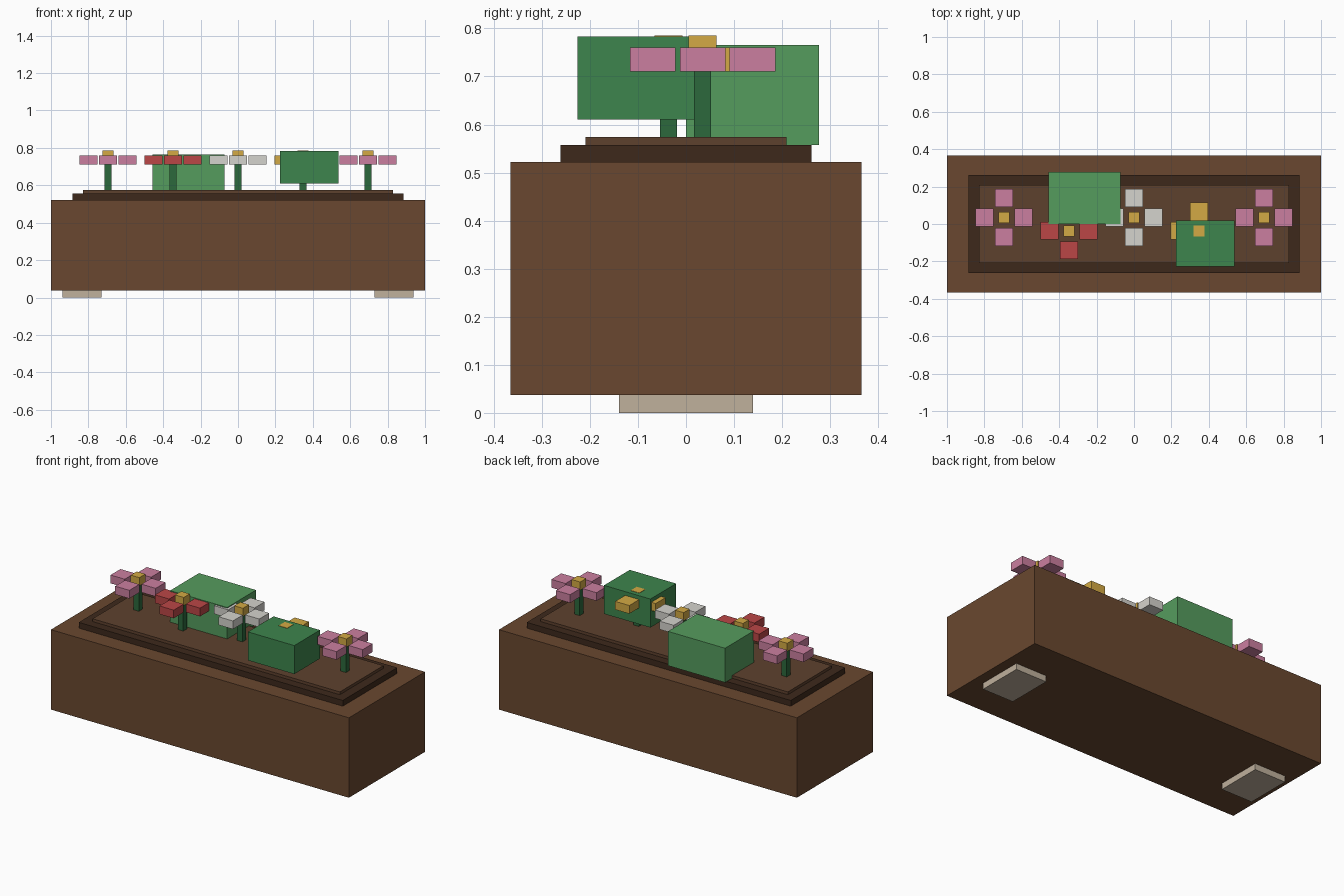
import bpy

if "Cube" in bpy.data.objects:
    bpy.data.objects.remove(bpy.data.objects["Cube"])


def material(name, rgb):
    m = bpy.data.materials.new(name)
    m.diffuse_color = (*[(c / 255) ** 2.2 for c in rgb], 1)
    m.use_nodes = True
    m.node_tree.nodes["Principled BSDF"].inputs["Base Color"].default_value = m.diffuse_color
    return m


WOOD = material("wood", (105, 73, 51))
DARK = material("dark_wood", (64, 45, 33))
SOIL = material("soil", (94, 67, 49))
STONE = material("stone", (190, 175, 155))
STEM = material("stem_green", (48, 104, 62))
LIGHT = material("light_leaf", (86, 155, 94))
DEEP = material("deep_leaf", (64, 132, 78))
PINK = material("pink", (202, 126, 158))
RED = material("red", (186, 72, 72))
WHITE = material("white", (212, 210, 204))
GOLD = material("gold", (210, 168, 70))


def box(name, x, y, z, mat):
    """Box from (min, max) ranges on each axis."""
    bpy.ops.mesh.primitive_cube_add(size=1, location=[sum(r) / 2 for r in (x, y, z)])
    o = bpy.context.object
    o.name = name
    o.scale = [r[1] - r[0] for r in (x, y, z)]
    bpy.ops.object.transform_apply(location=False, rotation=False, scale=True)
    o.data.materials.append(mat)


def post(name, cx, cy, half, z, mat):
    box(name, (cx - half, cx + half), (cy - half, cy + half), z, mat)


# Planter trough, stepped rim and soil
box("planter_body", (-1, 1), (-.365, .365), (.037, .522), WOOD)
box("planter_rim", (-.886, .886), (-.261, .261), (.515, .557), DARK)
box("soil", (-.83, .83), (-.209, .209), (.54, .574), SOIL)

# Feet
for s, side in ((-1, "left"), (1, "right")):
    box(f"{side}_foot", sorted((s * .73, s * .938)), (-.139, .139), (0, .04), STONE)

# Row of flowers, staggered front to back
for i, mat in enumerate((PINK, RED, WHITE, GOLD, PINK)):
    x = (i - 2) * .3475
    y = .0345 if i % 2 == 0 else -.0365
    post(f"flower_stem_{i}", x, y, .018, (.56, .735), STEM)
    post(f"flower_centre_{i}", x, y, .029, (.735, .785), GOLD)
    for k, (dx, dy) in enumerate(((1, 0), (0, 1), (-1, 0), (0, -1))):
        post(f"petal_{i}_{k}", x + dx * .104, y + dy * .104, .0475, (.71, .76), mat)

# Leaf clumps
box("back_leaf_clump", (-.456, -.073), (0, .277), (.557, .765), LIGHT)
box("front_leaf_clump", (.225, .536), (-.226, .02), (.61, .783), DEEP)
